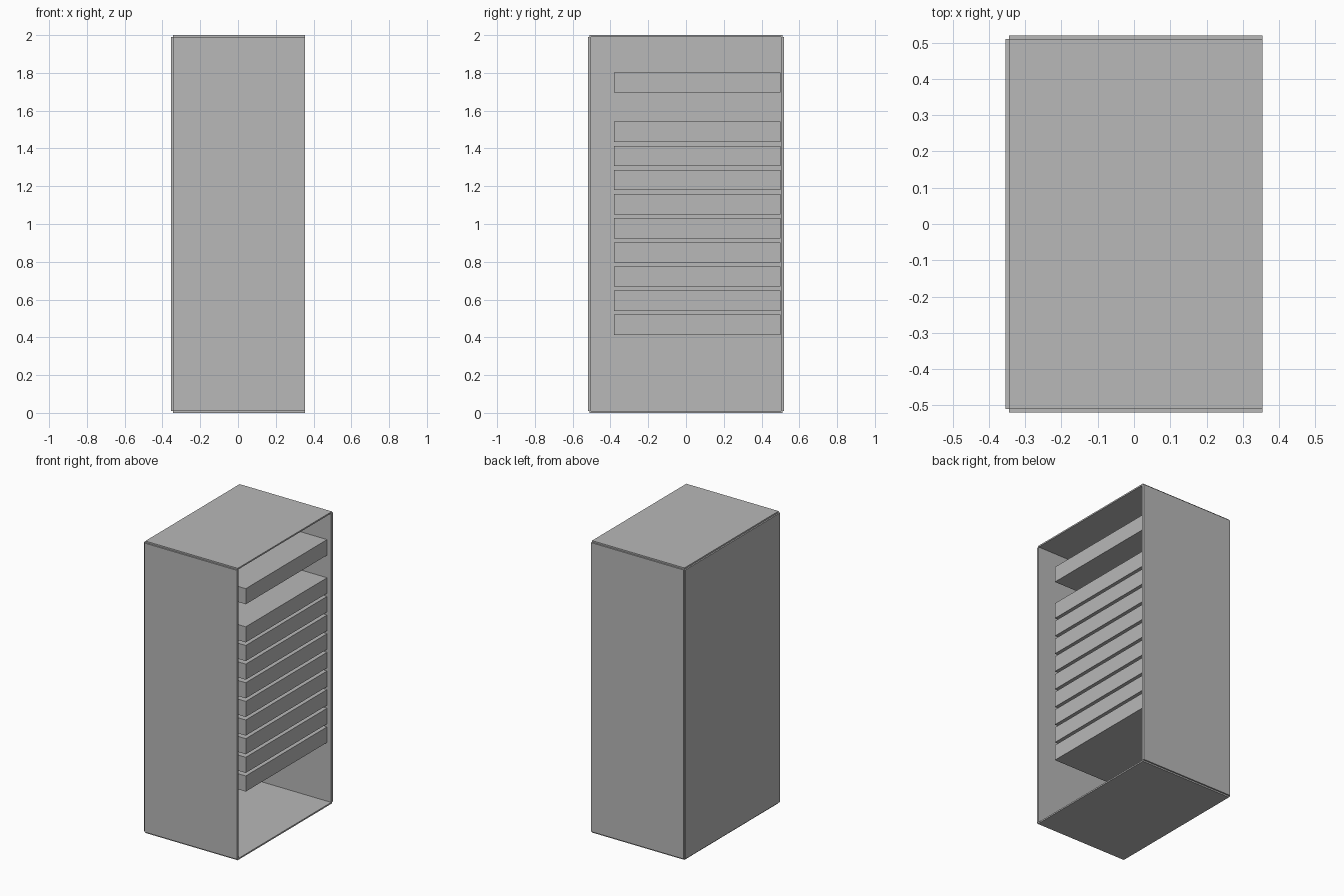
import bpy
import bmesh
from mathutils import Vector

cube = bpy.data.objects.get("Cube")
if cube:
    bpy.data.objects.remove(cube, do_unlink=True)

grey = bpy.data.materials.new("plain grey")
grey.use_nodes = True
colour = (0.48, 0.48, 0.48, 1)
grey.diffuse_color = colour
grey.node_tree.nodes["Principled BSDF"].inputs["Base Color"].default_value = colour


def box(name, low, high):
    """Flat-faced box spanning two opposite corners."""
    low, high = Vector(low), Vector(high)
    bm = bmesh.new()
    bmesh.ops.create_cube(bm, size=1)
    bmesh.ops.scale(bm, vec=high - low, verts=bm.verts)
    bmesh.ops.translate(bm, vec=(low + high) / 2, verts=bm.verts)
    mesh = bpy.data.meshes.new(name)
    bm.to_mesh(mesh)
    bm.free()
    mesh.materials.append(grey)
    obj = bpy.data.objects.new(name, mesh)
    bpy.context.collection.objects.link(obj)
    return obj


# Cabinet dimensions: open on the +x side, thin panels stepped at the corners
X, Y, H = 0.355, 0.52, 2.0
T = 0.01
INNER_Y = 0.502
INNER_X = -X + T

# Cabinet panels
box("closed_side_panel", (-X, -Y + T, T), (INNER_X, Y - T, H - T))
box("front_panel", (INNER_X, -Y, T), (X, -INNER_Y, H - T))
box("back_panel", (INNER_X, INNER_Y, T), (X, Y, H - T))
box("top_panel", (INNER_X, -Y + T, H - T), (X, Y - T, H))
box("bottom_panel", (INNER_X, -Y + T, 0), (X, Y - T, T))

# One separate unit at the top, then an even stack of nine
unit_bottoms = [1.696] + [0.413 + 0.1277 * i for i in range(9)]
for i, z in enumerate(unit_bottoms):
    box(f"rack_unit_{i + 1}", (-0.325, -0.38, z), (0.325, 0.5, z + 0.107))
